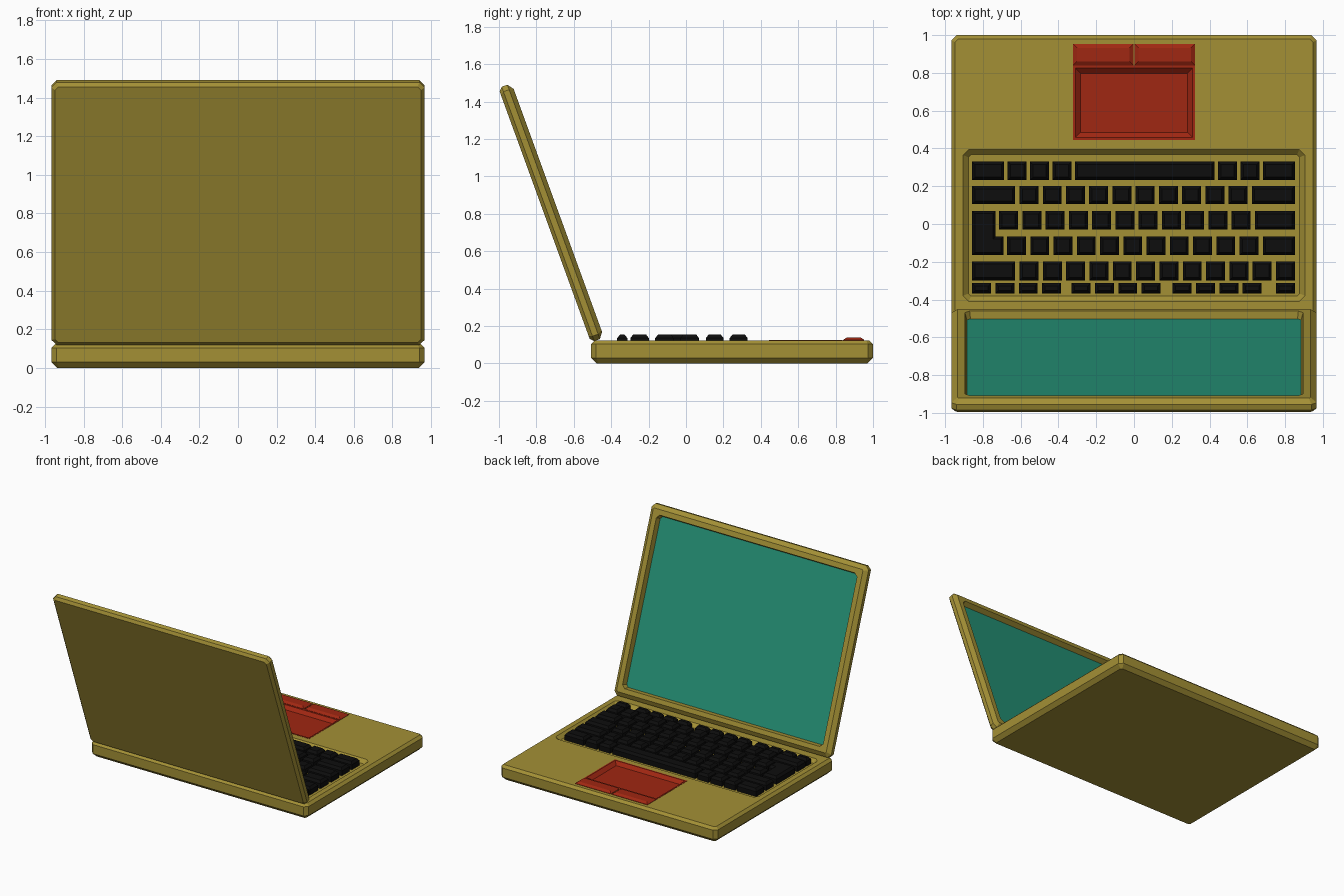
import bpy, bmesh, math
from mathutils import Matrix, Vector

if "Cube" in bpy.data.objects:
    bpy.data.objects.remove(bpy.data.objects["Cube"])


def material(name, rgb):
    m = bpy.data.materials.new(name)
    m.diffuse_color = (*rgb, 1)
    m.use_nodes = True
    m.node_tree.nodes["Principled BSDF"].inputs["Base Color"].default_value = m.diffuse_color
    return m


OLIVE = material("olive_shell", (0.37, 0.28, 0.036))
TEAL = material("teal_screen", (0.018, 0.28, 0.18))
RED = material("red_pad", (0.35, 0.02, 0.006))
BLACK = material("black_keys", (0.004, 0.004, 0.004))


def rect(x0, x1, y0, y1, c=0.0):
    """Counter-clockwise rectangle, with corners cut by c if given."""
    if not c:
        return [(x0, y0), (x1, y0), (x1, y1), (x0, y1)]
    return [(x0 + c, y0), (x1 - c, y0), (x1, y0 + c), (x1, y1 - c),
            (x1 - c, y1), (x0 + c, y1), (x0, y1 - c), (x0, y0 + c)]


def inset(poly, d):
    """Move every side of the outline inwards by d, mitring the corners."""
    out = []
    for i, p in enumerate(poly):
        a, b, c = Vector(poly[i - 1]), Vector(p), Vector(poly[(i + 1) % len(poly)])
        e, f = (b - a).normalized(), (c - b).normalized()
        n, m = Vector((-e.y, e.x)), Vector((-f.y, f.x))
        out.append(b + (n + m) * d / (1 + n.dot(m)))
    return out


def loft(bm, rings):
    """Bridge (outline, height) rings and cap both ends."""
    loops = [[bm.verts.new((p[0], p[1], z)) for p in poly] for poly, z in rings]
    n = len(loops[0])
    for lo, hi in zip(loops, loops[1:]):
        for i in range(n):
            j = (i + 1) % n
            bm.faces.new((lo[i], lo[j], hi[j], hi[i]))
    bm.faces.new(loops[0][::-1])
    bm.faces.new(loops[-1])


def finish(name, bm, mat, matrix=None):
    if matrix:
        bm.transform(matrix)
    bmesh.ops.recalc_face_normals(bm, faces=bm.faces)
    me = bpy.data.meshes.new(name)
    bm.to_mesh(me)
    bm.free()
    me.materials.append(mat)
    ob = bpy.data.objects.new(name, me)
    bpy.context.collection.objects.link(ob)
    return ob


def part(name, rings, mat, matrix=None):
    bm = bmesh.new()
    loft(bm, rings)
    return finish(name, bm, mat, matrix)


# Base slab with bevelled edges and a sunken keyboard tray
TOP, TRAY = 0.123, 0.095
outer = rect(-0.967, 0.967, -0.508, 1.0, 0.028)
tray = rect(-0.905, 0.905, -0.41, 0.395, 0.03)
base = part("base", [(inset(outer, 0.03), 0), (outer, 0.03), (outer, 0.103),
                     (inset(outer, 0.02), TOP), (tray, TOP),
                     (inset(tray, 0.028), TRAY)], OLIVE)

# Pocket in the base for the touchpad
pad = rect(-0.323, 0.323, 0.445, 0.838)
cutter = part("pad_cutter", [(pad, 0.08), (pad, 0.2)], OLIVE)
cutter.hide_render = True
mod = base.modifiers.new("pad_pocket", "BOOLEAN")
mod.operation, mod.object, mod.solver = "DIFFERENCE", cutter, "EXACT"
bpy.context.view_layer.objects.active = base
bpy.ops.object.modifier_apply(modifier=mod.name)
bpy.data.objects.remove(cutter)

# Dished touchpad and its two raised buttons
part("touchpad", [(pad, 0.08), (pad, TOP + 0.002), (inset(pad, 0.012), TOP + 0.002),
                  (inset(pad, 0.04), 0.1)], RED)
for side, x0, x1 in (("left", -0.323, -0.003), ("right", 0.003, 0.323)):
    b = rect(x0, x1, 0.84, 0.953)
    part("button_" + side, [(b, 0.11), (b, TOP + 0.003),
                            (inset(b, 0.02), 0.139)], RED)


# Keys: bevelled blocks standing in the tray
def key(bm, outline):
    loft(bm, [(outline, TRAY - 0.005), (outline, 0.135), (inset(outline, 0.015), 0.154)])


X0, X1, K = -0.857, 0.852, 0.1
rows = [
    (0.233, 0.330, X0, [0.17, K, K, K, 0.74, K, K, 0.17]),
    (0.106, 0.201, X0, [0.228] + [K] * 10 + [0.228]),
    (-0.030, 0.068, -0.714, [K] * 11 + [0.212]),
    (-0.165, -0.065, -0.672, [K] * 11 + [0.17]),
    (-0.298, -0.198, X0, [0.228] + [K] * 12),
]
for r, (y0, y1, x, widths) in enumerate(rows):
    bm = bmesh.new()
    gap = (X1 - x - sum(widths)) / (len(widths) - 1)
    for w in widths:
        key(bm, rect(x, x + w, y0, y1))
        x += w + gap
    finish(f"keys_row_{r + 1}", bm, BLACK)

# Small function keys in groups
bm = bmesh.new()
for start, count in ((X0, 4), (-0.33, 4), (0.205, 4), (0.752, 1)):
    for i in range(count):
        x = start + i * 0.1235
        key(bm, rect(x, x + K, -0.368, -0.313))
finish("function_keys", bm, BLACK)

# L-shaped key spanning two rows
bm = bmesh.new()
key(bm, [(X0, -0.165), (-0.69, -0.165), (-0.69, -0.065),
         (-0.732, -0.065), (-0.732, 0.07), (X0, 0.07)])
finish("corner_key", bm, BLACK)

# Lid and screen, drawn flat (x, up the lid, towards the user) then tilted back
s, c = math.sin(math.radians(20)), math.cos(math.radians(20))
tilt = Matrix(((1, 0, 0, 0), (0, -s, c, 0), (0, c, s, 0), (0, 0, 0, 1)))
lid = rect(-0.967, 0.967, 0.28, 1.727, 0.028)
opening = rect(-0.895, 0.895, 0.347, 1.655, 0.025)
part("lid", [(inset(lid, 0.02), -0.439), (lid, -0.42), (lid, -0.388),
             (inset(lid, 0.032), -0.364), (opening, -0.364),
             (inset(opening, 0.012), -0.41)], OLIVE, tilt)
glass = inset(opening, 0.008)
part("screen", [(glass, -0.42), (glass, -0.404)], TEAL, tilt)
